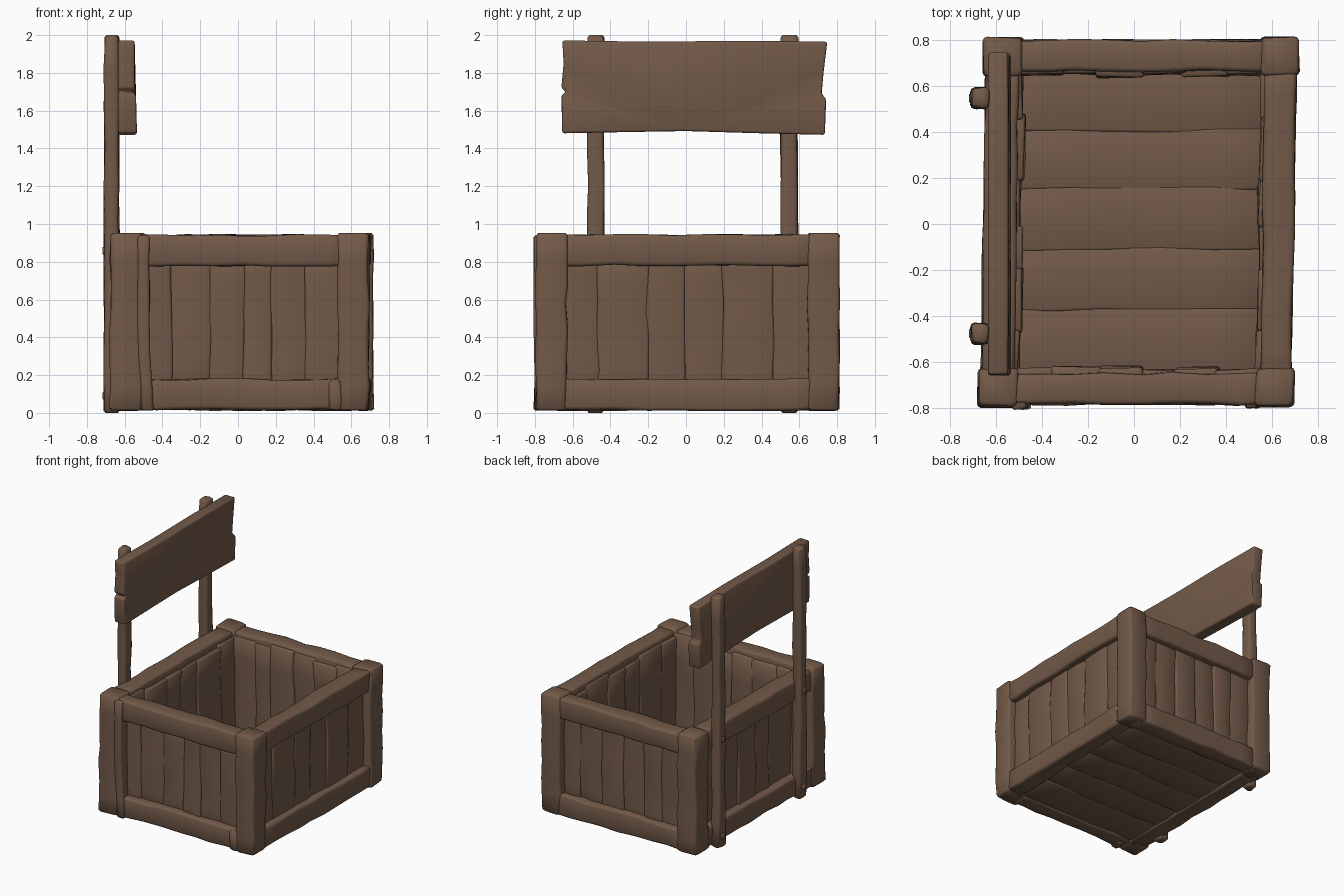
import bpy, bmesh, math, random
from mathutils import Vector

if "Cube" in bpy.data.objects:
    bpy.data.objects.remove(bpy.data.objects["Cube"])

random.seed(7)
wood = bpy.data.materials.new("brown wood")
wood.diffuse_color = (0.17, 0.102, 0.066, 1)
wood.use_nodes = True
wood.node_tree.nodes["Principled BSDF"].inputs["Base Color"].default_value = wood.diffuse_color


def finish(bm, name, angle=50):
    bmesh.ops.recalc_face_normals(bm, faces=bm.faces)
    me = bpy.data.meshes.new(name)
    bm.to_mesh(me)
    bm.free()
    me.shade_smooth()
    me.set_sharp_from_angle(angle=math.radians(angle))
    me.materials.append(wood)
    ob = bpy.data.objects.new(name, me)
    bpy.context.collection.objects.link(ob)
    return ob


def beam(name, lo, hi, axis, segs=6, jit=0.006, r=0.018, shear=0.016, flare=0.0):
    """Rough hewn board: rounded rectangular rings lofted along one axis."""
    w, u, v = axis, (axis + 1) % 3, (axis + 2) % 3
    length = hi[w] - lo[w]
    ends = r * 0.7
    stations = [lo[w], lo[w] + ends]
    for i in range(1, segs):
        stations.append(lo[w] + length * (i + random.uniform(-0.2, 0.2)) / segs)
    stations += [hi[w] - ends, hi[w]]
    bm = bmesh.new()
    rings = []
    for k, s in enumerate(stations):
        end = k in (0, len(stations) - 1)
        if k not in (1, len(stations) - 1):
            offs = [(random.uniform(-jit, jit), random.uniform(-jit, jit)) for _ in range(4)]
        ring = []
        for c, (su, sv) in enumerate(((1, 1), (-1, 1), (-1, -1), (1, -1))):
            inset = r * 0.6 if end else 0
            cu = (hi[u] if su > 0 else lo[u]) - su * (r + inset) + offs[c][0]
            cv = (hi[v] if sv > 0 else lo[v]) - sv * (r + inset) + offs[c][1]
            for t in range(3):
                a = math.radians(90 * c + 45 * t)
                p = Vector((0, 0, 0))
                p[u] = cu + r * math.cos(a)
                p[v] = cv + r * math.sin(a)
                p[w] = s
                f = max(0, 1 - (s - lo[w]) / (length * 0.5))
                p.x += shear * p.y + flare * f * f
                ring.append(bm.verts.new(p))
        rings.append(ring)
    for a, b in zip(rings, rings[1:]):
        for j in range(12):
            m = (j + 1) % 12
            bm.faces.new((a[j], a[m], b[m], b[j]))
    bm.faces.new(rings[0][::-1])
    bm.faces.new(rings[-1])
    return finish(bm, name)


# Crate limits: outside and opening
X0, X1, Y0, Y1 = -0.665, 0.705, -0.795, 0.81
IX0, IX1, IY0, IY1 = -0.49, 0.54, -0.63, 0.645

# Corner posts
for fx, xa, xb in (("left", X0, IX0 - 0.005), ("right", IX1, X1)):
    for fy, ya, yb in (("front", Y0, IY0), ("back", IY1, Y1)):
        beam(f"{fy}_{fx}_corner_post", (xa, ya, 0.012), (xb, yb, 0.952), 2, 7)

# Top and bottom rails
for lvl, za, zb in (("top", 0.78, 0.942), ("bottom", 0.015, 0.178)):
    for side, ya, yb in (("front", Y0 + 0.01, IY0 - 0.02), ("back", IY1 + 0.02, Y1 - 0.01)):
        beam(f"{side}_{lvl}_rail", (IX0 - 0.06, ya, za), (IX1 + 0.06, yb, zb), 0, 8)
    for side, xa, xb in (("left", X0 + 0.01, IX0 - 0.02), ("right", IX1 + 0.02, X1 - 0.01)):
        beam(f"{side}_{lvl}_rail", (xa, IY0 - 0.06, za), (xb, IY1 + 0.06, zb), 1, 9)


def cuts(a, b, n):
    """Uneven plank boundaries."""
    step = (b - a) / n
    return [a] + [a + step * (i + random.uniform(-0.15, 0.15)) for i in range(1, n)] + [b]


# Wall planks, recessed behind the frame
for side, ya, yb in (("front", Y0 + 0.065, IY0), ("back", IY1, Y1 - 0.065)):
    c = cuts(IX0 - 0.03, IX1 + 0.03, 6)
    for i in range(6):
        d = random.uniform(-0.008, 0.008)
        beam(f"{side}_wall_plank_{i + 1}", (c[i] - 0.006, ya + d, 0.04),
             (c[i + 1] + 0.006, yb + d, random.uniform(0.87, 0.925)), 2, 5, 0.008, 0.014)
for side, xa, xb in (("left", X0 + 0.065, IX0), ("right", IX1, X1 - 0.065)):
    c = cuts(IY0 - 0.03, IY1 + 0.03, 6)
    for i in range(6):
        d = random.uniform(-0.008, 0.008)
        beam(f"{side}_wall_plank_{i + 1}", (xa + d, c[i] - 0.006, 0.04),
             (xb + d, c[i + 1] + 0.006, random.uniform(0.87, 0.925)), 2, 5, 0.008, 0.014)

# Floor planks running across
fl = [-0.66, -0.37, -0.11, 0.155, 0.405, 0.68]
for i in range(5):
    beam(f"floor_plank_{i + 1}", (IX0 - 0.06, fl[i] - 0.006, 0.028),
         (IX1 + 0.06, fl[i + 1] + 0.006, 0.10), 0, 5, 0.006, 0.012)

# Loose strip beside the front left corner, small stub at front right
beam("front_left_strip", (-0.52, -0.805, 0.012), (-0.455, -0.70, 0.938), 2, 6, 0.004,
     0.014, flare=0.025)
beam("front_right_stub", (0.495, -0.80, 0.015), (0.56, -0.70, 0.17), 2, 2, 0.004, 0.014)

# Tall sign posts on the left wall
for name, ya, yb in (("front", -0.522, -0.432), ("back", 0.503, 0.592)):
    beam(f"{name}_sign_post", (-0.708, ya, 0.0), (-0.63, yb, 2.0), 2, 10, 0.005, 0.018, 0)
    for z in (0.09, 0.86):
        beam(f"{name}_post_peg", (-0.718, ya + 0.025, z - 0.02),
             (-0.68, yb - 0.025, z + 0.02), 0, 1, 0.002, 0.008, 0)

# Sign board with chipped ends, given as an outline in y and z
outline = [(-0.655, 1.48), (-0.3, 1.487), (0.0, 1.492), (0.4, 1.48), (0.735, 1.472),
           (0.742, 1.66), (0.718, 1.69), (0.728, 1.80), (0.748, 1.965), (0.3, 1.97),
           (-0.2, 1.965), (-0.655, 1.972), (-0.648, 1.85), (-0.66, 1.72), (-0.635, 1.70),
           (-0.66, 1.68)]
bm = bmesh.new()
face = bm.faces.new([bm.verts.new((-0.635, y, z)) for y, z in outline])
ext = bmesh.ops.extrude_face_region(bm, geom=[face])
for e in ext["geom"]:
    if isinstance(e, bmesh.types.BMVert):
        e.co.x += 0.10 if e.co.z < 1.69 else 0.088
bmesh.ops.recalc_face_normals(bm, faces=bm.faces)
bmesh.ops.bevel(bm, geom=bm.edges[:], offset=0.012, segments=2, profile=0.5, affect='EDGES')
finish(bm, "sign_board", 50)
